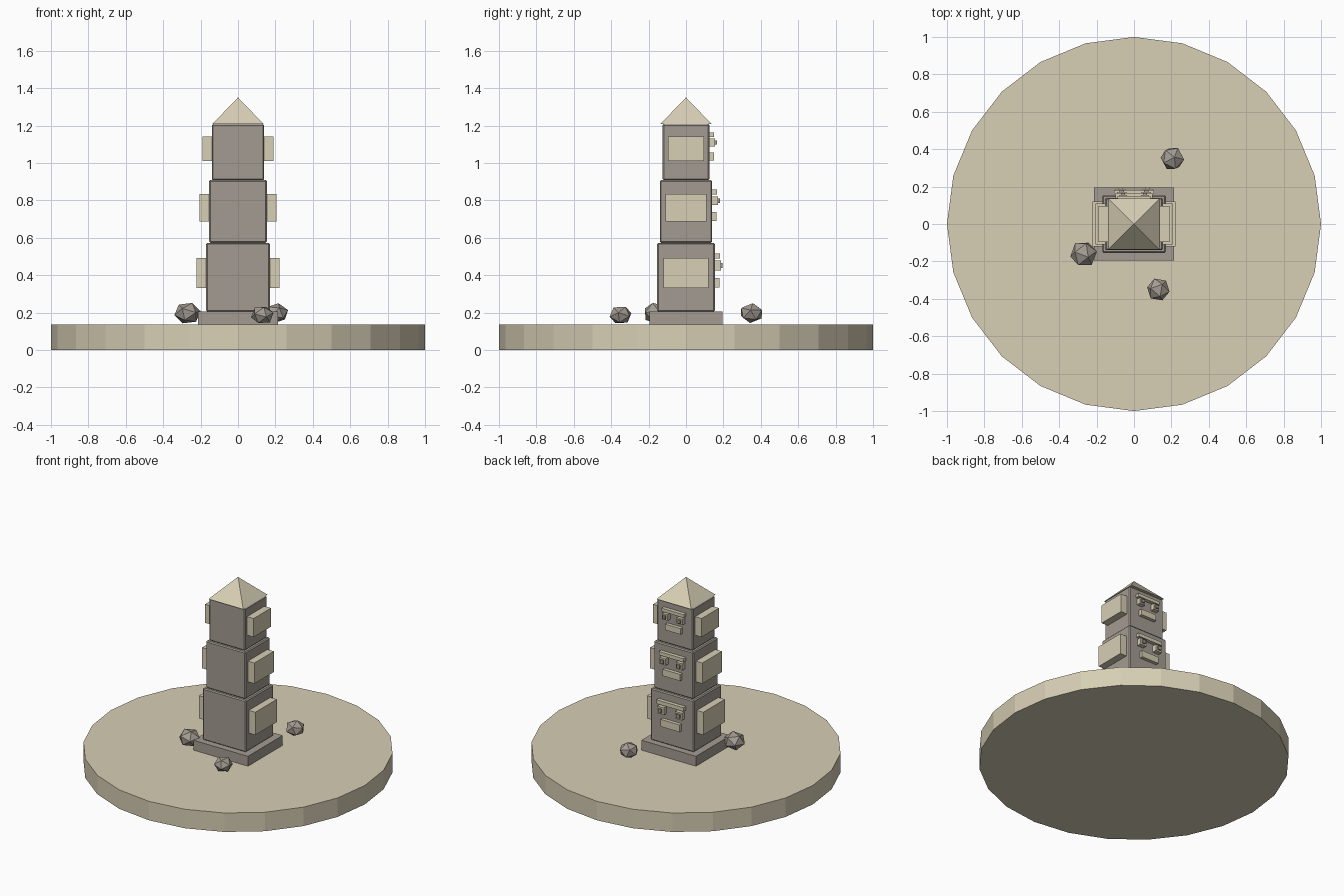
import bpy
from math import radians, sqrt

if "Cube" in bpy.data.objects:
    bpy.data.objects.remove(bpy.data.objects["Cube"], do_unlink=True)


def material(name, color):
    m = bpy.data.materials.new(name)
    m.use_nodes = True
    m.diffuse_color = color
    m.node_tree.nodes["Principled BSDF"].inputs["Base Color"].default_value = color
    return m


SAND = material("sand", (0.68, 0.62, 0.46, 1))
STONE = material("grey stone", (0.37, 0.33, 0.29, 1))


def finish(name, mat):
    ob = bpy.context.object
    ob.name = name
    ob.data.materials.append(mat)
    return ob


def box(name, mat, center, size, bevel=0):
    bpy.ops.mesh.primitive_cube_add(size=1, location=center)
    ob = finish(name, mat)
    ob.scale = size
    bpy.ops.object.transform_apply(location=False, rotation=False, scale=True)
    if bevel:
        mod = ob.modifiers.new("edge", "BEVEL")
        mod.width = bevel
        mod.segments = 1
    return ob


# Round ground slab and plinth
bpy.ops.mesh.primitive_cylinder_add(vertices=24, radius=1, depth=0.135, location=(0, 0, 0.0675))
finish("ground_slab", SAND)
box("plinth", STONE, (0, 0, 0.168), (0.43, 0.39, 0.075))

# Stacked blocks: half width, half depth, bottom, top
tiers = [("lower", 0.17, 0.155, 0.205, 0.573),
         ("middle", 0.155, 0.14, 0.573, 0.908),
         ("upper", 0.14, 0.125, 0.908, 1.208)]

for label, w, d, bottom, top in tiers:
    h = top - bottom
    box(label + "_block", STONE, (0, 0, (bottom + top) / 2), (2 * w, 2 * d, h), 0.007)

    # Carved face on the back
    def feature(name, mat, x, z, width, height, out):
        box(label + "_" + name, mat, (x, d + out / 2 - 0.005, bottom + z * h),
            (width * w, out + 0.01, height * h))

    feature("brow", SAND, 0, 0.81, 1.26, 0.075, 0.026)
    feature("mouth", SAND, 0, 0.42, 0.88, 0.14, 0.024)

    # Ear slabs, eyes and pupils on both sides
    for side, s in (("left", 1), ("right", -1)):
        box(label + "_ear_" + side, SAND, (s * (w + 0.025), 0, bottom + 0.56 * h),
            (0.052, 1.56 * d, 0.44 * h))
        feature("eye_" + side, SAND, s * 0.42 * w, 0.67, 0.32, 0.14, 0.031)
        feature("pupil_" + side, STONE, s * 0.42 * w, 0.67, 0.16, 0.075, 0.041)

# Pyramid cap
bpy.ops.mesh.primitive_cone_add(vertices=4, radius1=0.137 * sqrt(2), depth=0.142,
                                location=(0, 0, 1.279), rotation=(0, 0, radians(45)))
finish("pyramid_cap", SAND)

# Loose rocks: location, radius, turn
rocks = [((-0.27, -0.16, 0.197), 0.073, 20),
         ((0.13, -0.35, 0.187), 0.063, 75),
         ((0.205, 0.35, 0.197), 0.066, 130)]
for i, (place, radius, turn) in enumerate(rocks):
    bpy.ops.mesh.primitive_ico_sphere_add(subdivisions=1, radius=radius, location=place,
                                          rotation=(radians(turn), radians(15), radians(turn)))
    rock = finish("rock_%d" % (i + 1), STONE)
    bpy.ops.object.transform_apply(location=False, rotation=True, scale=False)
    rock.scale.z = 0.82
